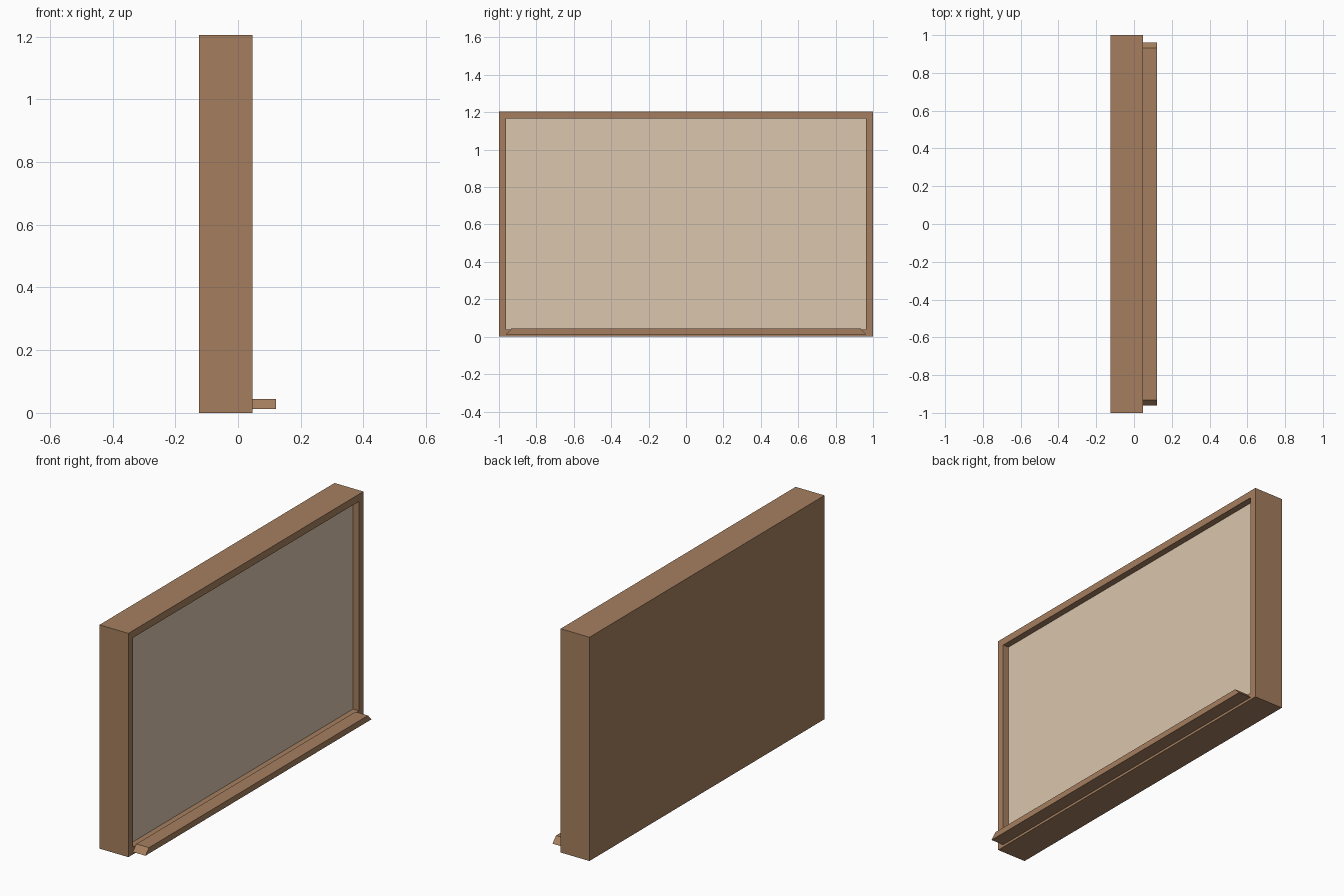
import bpy, bmesh

if "Cube" in bpy.data.objects:
    bpy.data.objects.remove(bpy.data.objects["Cube"])


def material(name, rgb):
    m = bpy.data.materials.new(name)
    m.diffuse_color = (*rgb, 1)
    m.use_nodes = True
    m.node_tree.nodes["Principled BSDF"].inputs["Base Color"].default_value = m.diffuse_color
    return m


wood = material("brown wood", (0.376, 0.212, 0.114))
cork = material("beige board", (0.70, 0.565, 0.418))

BACK, FRONT, PANEL = -0.125, 0.047, 0.012
HEIGHT = 1.205


def new_object(name, bm, mats):
    bmesh.ops.recalc_face_normals(bm, faces=bm.faces)
    mesh = bpy.data.meshes.new(name)
    bm.to_mesh(mesh)
    bm.free()
    for m in mats:
        mesh.materials.append(m)
    obj = bpy.data.objects.new(name, mesh)
    bpy.context.collection.objects.link(obj)
    return obj


def prism(bm, profile, x0, x1):
    """Extrude a (y, z) outline from x0 to x1."""
    face = bm.faces.new([bm.verts.new((x0, y, z)) for y, z in profile])
    ext = bmesh.ops.extrude_face_region(bm, geom=[face])["geom"]
    verts = [v for v in ext if isinstance(v, bmesh.types.BMVert)]
    bmesh.ops.translate(bm, verts=verts, vec=(x1 - x0, 0, 0))
    bm.normal_update()


# Framed board: solid block with its front face inset and pushed in
bm = bmesh.new()
prism(bm, [(-1, 0), (1, 0), (1, HEIGHT), (-1, HEIGHT)], BACK, FRONT)
bmesh.ops.recalc_face_normals(bm, faces=bm.faces)
front = max(bm.faces, key=lambda f: f.calc_center_median().x)
bmesh.ops.inset_region(bm, faces=[front], thickness=0.055)
ext = bmesh.ops.extrude_face_region(bm, geom=[front])["geom"]
if front.is_valid:
    bmesh.ops.delete(bm, geom=[front], context='FACES_ONLY')
panel = next(g for g in ext if isinstance(g, bmesh.types.BMFace))
bmesh.ops.translate(bm, verts=panel.verts[:], vec=(PANEL - FRONT, 0, 0))
panel.material_index = 1
new_object("framed_board", bm, [wood, cork])

# Ledge along the bottom with slanted ends
bm = bmesh.new()
prism(bm, [(-0.962, 0.013), (0.962, 0.013), (0.932, 0.045), (-0.932, 0.045)],
      FRONT, 0.122)
new_object("chalk_ledge", bm, [wood])
